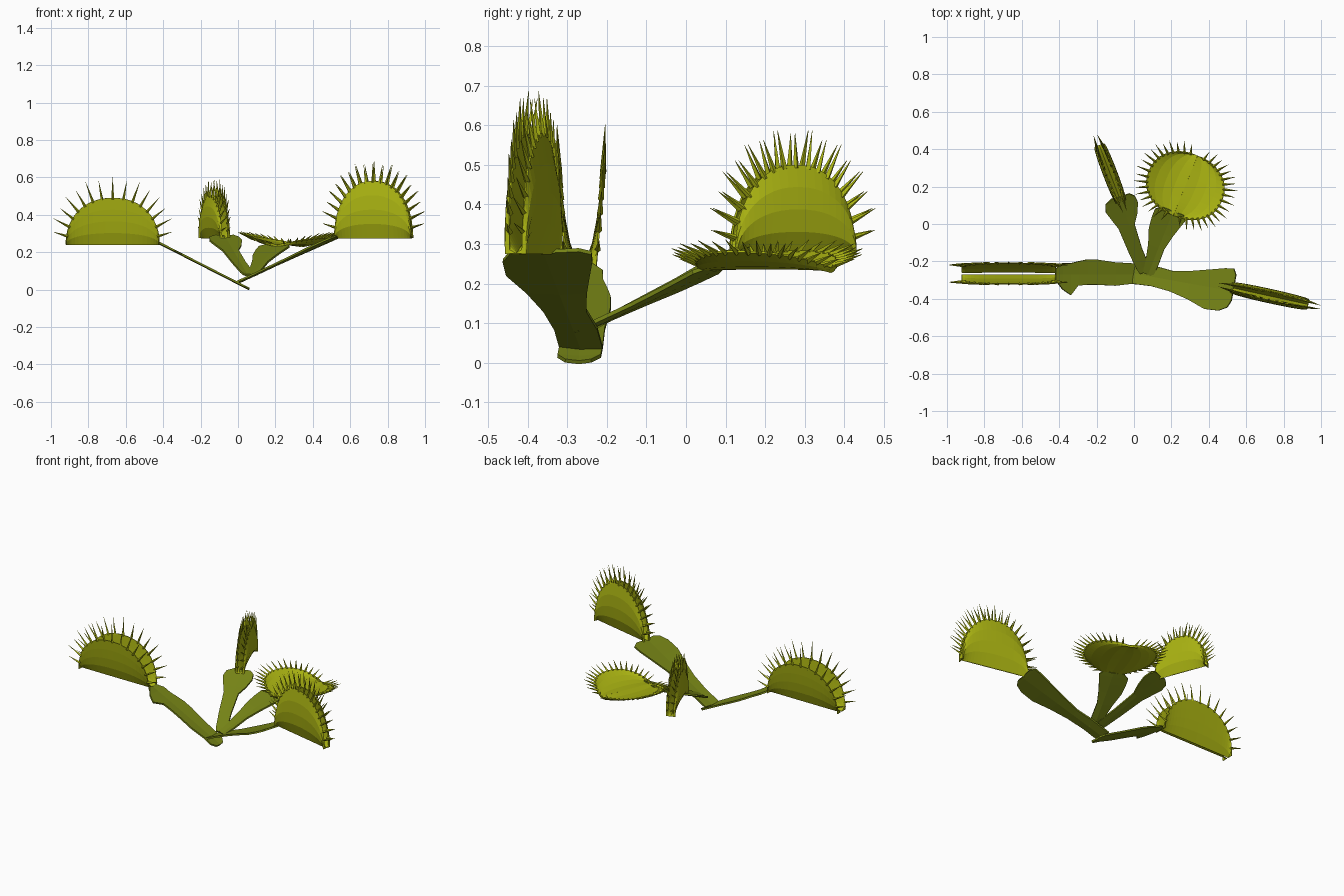
import bpy, bmesh, math
from mathutils import Vector

cube = bpy.data.objects.get("Cube")
if cube:
    bpy.data.objects.remove(cube)

UP = Vector((0, 0, 1))


def make_material(name, colour):
    mat = bpy.data.materials.new(name)
    mat.use_nodes = True
    mat.diffuse_color = colour
    bsdf = mat.node_tree.nodes["Principled BSDF"]
    bsdf.inputs["Base Color"].default_value = colour
    bsdf.inputs["Roughness"].default_value = 0.8
    return mat


leaf_green = make_material("leaf green", (0.18, 0.23, 0.008, 1))
trap_green = make_material("yellow green", (0.40, 0.45, 0.006, 1))


def finish(name, bm, mat, thickness=0):
    """Turn a bmesh into an object, optionally thickened."""
    mesh = bpy.data.meshes.new(name)
    bm.to_mesh(mesh)
    bm.free()
    mesh.materials.append(mat)
    obj = bpy.data.objects.new(name, mesh)
    bpy.context.collection.objects.link(obj)
    if thickness:
        mod = obj.modifiers.new("thickness", "SOLIDIFY")
        mod.thickness = thickness
        mod.offset = 0
    return obj


def grid_faces(bm, grid):
    for r0, r1 in zip(grid, grid[1:]):
        for i in range(len(r0) - 1):
            bm.faces.new((r0[i], r0[i + 1], r1[i + 1], r1[i]))


def make_leaf(name, start, end, rows):
    """Flat paddle along an axis; rows hold position, left and right width."""
    start, end = Vector(start), Vector(end)
    side = UP.cross(end - start).normalized()
    bm = bmesh.new()
    grid = []
    for t, left, right in rows:
        mid = start.lerp(end, t)
        points = (mid + side * left, mid - UP * 0.004, mid - side * right)
        grid.append([bm.verts.new(p) for p in points])
    grid_faces(bm, grid)
    bmesh.ops.recalc_face_normals(bm, faces=bm.faces)
    return finish(name, bm, leaf_green, 0.01)


def make_trap(name, start, end, height, tilt, bulge, spikes, length, lean):
    """Two mirrored half-round lobes along a hinge, fringed with spikes."""
    start, end = Vector(start), Vector(end)
    centre, half = (start + end) / 2, (end - start).length / 2
    along = (end - start).normalized()
    columns, power = 24, 2 / 2.2
    for label, sign in (("left", 1), ("right", -1)):
        out = along.cross(UP) * sign
        rise = out * math.sin(tilt) + UP * math.cos(tilt)
        belly = out * math.cos(tilt) - UP * math.sin(tilt)

        def point(angle, row):
            t = row / (len(bulge) - 1)
            c, s = math.cos(angle), max(math.sin(angle), 0)
            x = math.copysign(abs(c) ** power, c) * half
            w = bulge[row] * (0.7 + 0.3 * s)
            return centre + along * x + rise * (s ** power * t * height) + belly * w

        # Lobe
        bm = bmesh.new()
        grid = [[bm.verts.new(point(math.pi * i / columns, r))
                 for r in range(len(bulge))] for i in range(columns + 1)]
        grid_faces(bm, grid)
        bmesh.ops.remove_doubles(bm, verts=bm.verts, dist=0.0005)
        bmesh.ops.recalc_face_normals(bm, faces=bm.faces)
        finish(f"{name}_{label}_lobe", bm, trap_green, 0.005)

        # Spikes around the rim
        bm = bmesh.new()
        for i in range(spikes):
            angle = math.pi * (0.05 + 0.9 * i / (spikes - 1))
            s = math.sin(angle)
            way = along * math.cos(angle) + rise * (s + 0.15) + belly * lean
            way.normalize()
            size = length * (0.75 + 0.25 * s) * (1 if i % 2 else 0.88)
            matrix = way.to_track_quat("Z", "Y").to_matrix().to_4x4()
            matrix.translation = point(angle, len(bulge) - 1) + way * (size / 2 - 0.008)
            bmesh.ops.create_cone(bm, cap_ends=True, segments=4, radius1=0.008,
                                  radius2=0.0005, depth=size, matrix=matrix)
        finish(f"{name}_{label}_spikes", bm, trap_green)


# Leaf stalks
make_leaf("left_stalk", (0.06, -0.27, 0.005), (-0.42, -0.27, 0.25), [
    (0, .035, .03), (.05, .055, .055), (.15, .05, .06), (.33, .06, .065),
    (.54, .055, .08), (.65, .055, .08), (.75, .06, .07), (.83, .11, .06),
    (.92, .08, .06), (1, .03, .03)])
make_leaf("right_stalk", (0, -0.265, 0.04), (0.53, -0.36, 0.285), [
    (0, .055, .055), (.19, .06, .05), (.38, .05, .06), (.57, .07, .085),
    (.75, .095, .12), (.89, .115, .115), (.97, .12, .09), (1, .09, .05)])
make_leaf("back_stalk", (0.05, -0.26, 0.08), (-0.07, 0.14, 0.285), [
    (0, .02, .03), (.07, .03, .04), (.31, .045, .03), (.63, .06, .03),
    (.75, .08, .06), (.88, .1, .08), (.97, .09, .075), (1.02, .05, .05)])
make_leaf("open_stalk", (0.075, -0.27, 0.08), (0.21, 0.07, 0.24), [
    (0, .03, .03), (.18, .04, .033), (.42, .06, .031), (.64, .088, .048),
    (.8, .095, .065), (.93, .095, .08), (1, .06, .06)])

# Traps
ajar = (0.007, 0.03, 0.042, 0.05, 0.056)
shut = (0, 0.028, 0.036, 0.034, 0.022)
flat = (0, 0.012, 0.016, 0.012, 0)
make_trap("left_trap", (-0.92, -0.265, 0.24), (-0.42, -0.265, 0.24),
          0.25, 0, ajar, 15, 0.12, 0.05)
make_trap("right_trap", (0.52, -0.34, 0.275), (0.93, -0.43, 0.275),
          0.305, 0, shut, 19, 0.115, -0.1)
make_trap("back_trap", (-0.07, 0.12, 0.275), (-0.185, 0.42, 0.275),
          0.225, 0, shut, 17, 0.1, -0.1)
make_trap("open_trap", (0.21, 0.045, 0.24), (0.34, 0.365, 0.24),
          0.215, math.radians(79), flat, 19, 0.085, -0.25)
